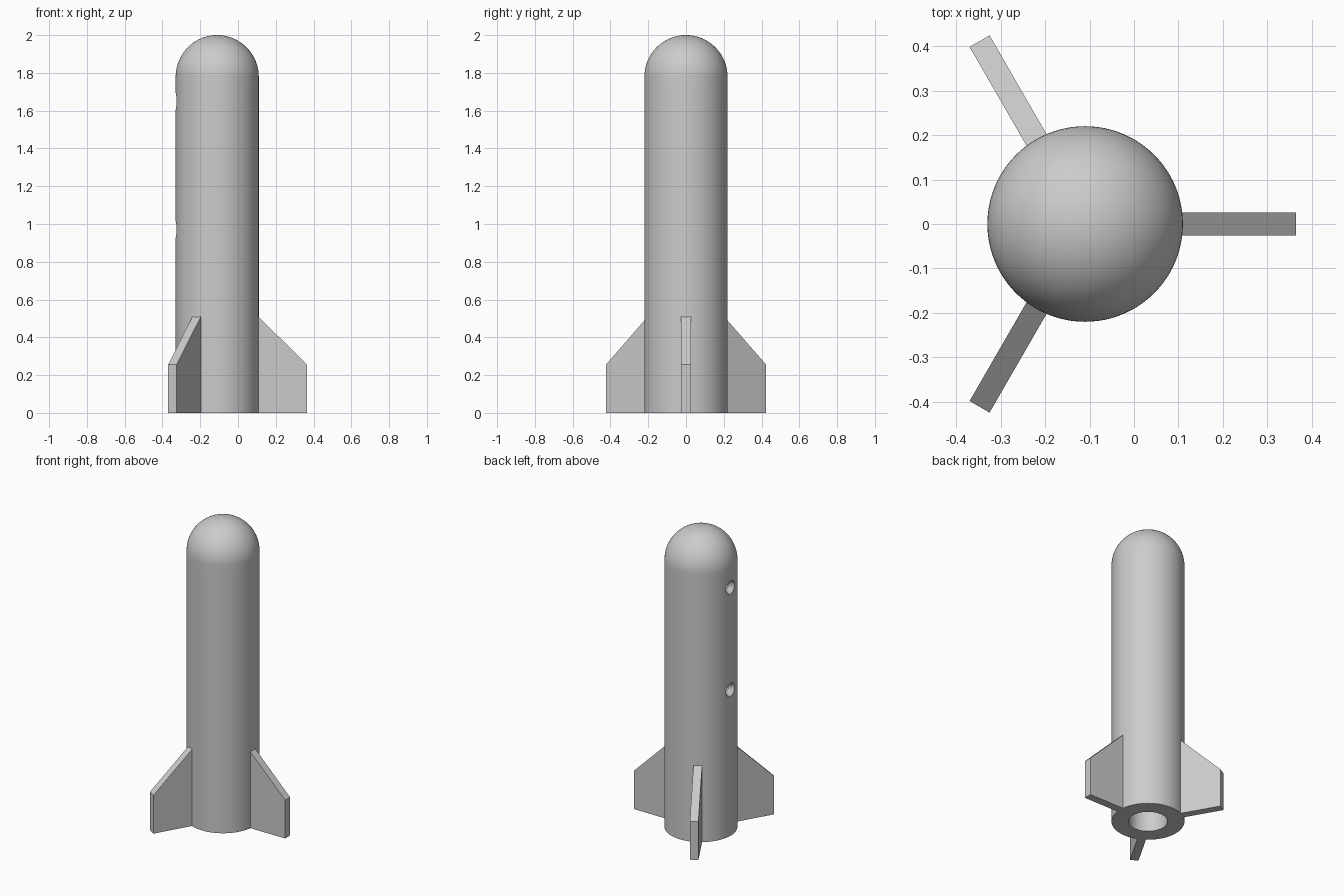
import bpy, bmesh
from math import sin, cos, pi, radians
from mathutils import Matrix, Vector

cube = bpy.data.objects.get("Cube")
if cube:
    bpy.data.objects.remove(cube, do_unlink=True)

CX, R, BORE, H = -0.11, 0.22, 0.117, 2.0
DOME = H - R

grey = bpy.data.materials.new("light grey")
grey.use_nodes = True
grey.diffuse_color = (0.6, 0.6, 0.6, 1)
grey.node_tree.nodes["Principled BSDF"].inputs["Base Color"].default_value = (0.6, 0.6, 0.6, 1)


def add_object(name, bm):
    bmesh.ops.recalc_face_normals(bm, faces=bm.faces)
    mesh = bpy.data.meshes.new(name)
    bm.to_mesh(mesh)
    bm.free()
    mesh.materials.append(grey)
    obj = bpy.data.objects.new(name, mesh)
    bpy.context.collection.objects.link(obj)
    return obj


def lathe(name, profile, steps):
    """Spin (radius, z) points around the z axis."""
    bm = bmesh.new()
    verts = [bm.verts.new((r, 0, z)) for r, z in profile]
    edges = [bm.edges.new(pair) for pair in zip(verts, verts[1:])]
    bmesh.ops.spin(bm, geom=verts + edges, cent=(0, 0, 0), axis=(0, 0, 1),
                   angle=2 * pi, steps=steps)
    bmesh.ops.remove_doubles(bm, verts=bm.verts, dist=1e-5)
    return add_object(name, bm)


def arc(radius, centre_z, n=20):
    """Quarter circle from the pole down to the equator."""
    return [(radius * sin(pi / 2 * i / n), centre_z + radius * cos(pi / 2 * i / n))
            for i in range(n + 1)]


# Hollow body tube with a rounded nose and a rounded bore
outer = arc(R, DOME) + [(R, z) for z in (1.72, 1.58, 1.04, 0.9, 0)]
inner = [(BORE, 0)] + arc(BORE, DOME - BORE)[::-1]
body = lathe("body_tube", outer + inner, 96)
body.location.x = CX

# Two countersunk screw holes in the side of the tube
hole = [(0, -0.02), (0.045, -0.02), (0.045, 0.005), (0.022, 0.035), (0.022, 0.15), (0, 0.15)]
for i, z in enumerate((0.97, 1.65)):
    cutter = lathe(f"screw_hole_cutter_{i + 1}", hole, 32)
    cutter.location = (CX - R, 0, z)
    cutter.rotation_euler.y = pi / 2
    cutter.hide_render = True
    cutter.hide_set(True)
    mod = body.modifiers.new("screw_hole", 'BOOLEAN')
    mod.operation = 'DIFFERENCE'
    mod.solver = 'EXACT'
    mod.object = cutter

bpy.ops.object.select_all(action='DESELECT')
body.select_set(True)
bpy.context.view_layer.objects.active = body
for mod in list(body.modifiers):
    bpy.ops.object.modifier_apply(modifier=mod.name)
for cutter in [o for o in bpy.data.objects if o.name.startswith("screw_hole_cutter")]:
    bpy.data.objects.remove(cutter, do_unlink=True)
bpy.ops.object.shade_smooth_by_angle(angle=radians(30))

# Three clipped fins around the base
fin_profile = [(0.2, 0), (0.475, 0), (0.475, 0.255), (0.218, 0.51), (0.2, 0.51)]
for i in range(3):
    bm = bmesh.new()
    face = bm.faces.new([bm.verts.new((x, -0.026, z)) for x, z in fin_profile])
    side = bmesh.ops.extrude_face_region(bm, geom=[face])["geom"]
    bmesh.ops.translate(bm, vec=Vector((0, 0.052, 0)),
                        verts=[v for v in side if isinstance(v, bmesh.types.BMVert)])
    bm.transform(Matrix.Translation((CX, 0, 0)) @ Matrix.Rotation(i * 2 * pi / 3, 4, 'Z'))
    add_object(f"fin_{i + 1}", bm)
